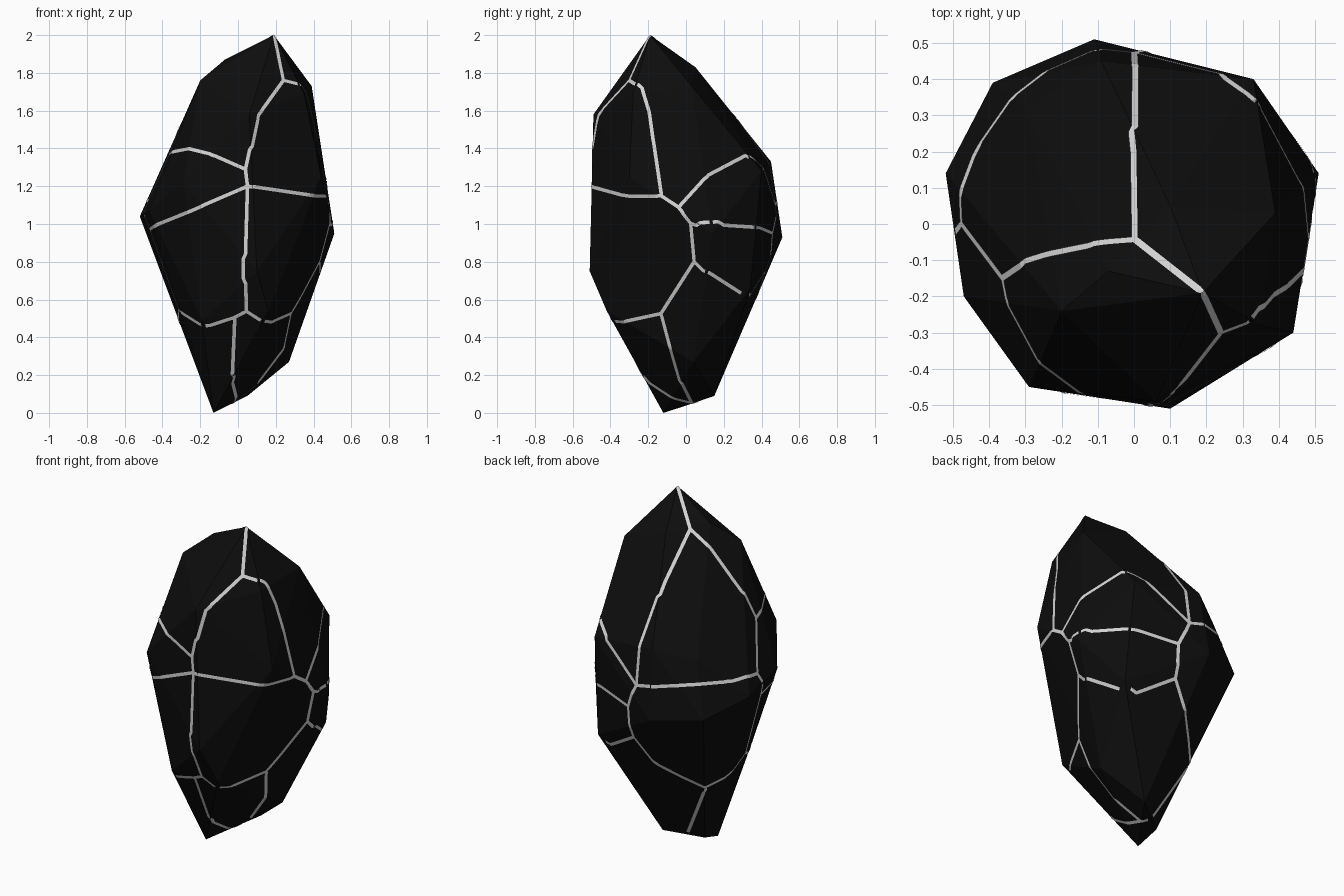
import bpy, bmesh
from mathutils import Vector as V
from mathutils.bvhtree import BVHTree

if "Cube" in bpy.data.objects:
    bpy.data.objects.remove(bpy.data.objects["Cube"])

def material(name, c):
    m = bpy.data.materials.new(name)
    m.diffuse_color = (c, c, c, 1)
    m.use_nodes = True
    m.node_tree.nodes["Principled BSDF"].inputs["Base Color"].default_value = m.diffuse_color
    return m

def add(name, bm, mat):
    me = bpy.data.meshes.new(name)
    bm.to_mesh(me)
    me.materials.append(mat)
    ob = bpy.data.objects.new(name, me)
    bpy.context.collection.objects.link(ob)
    return ob

# Faceted stone: convex hull of its corner points
CORNERS = [
    (.19, -.19, 2), (.39, .03, 1.73), (.51, .14, .95), (.33, .40, 1.28),
    (.35, .34, .66), (.44, -.30, 1.25), (.27, .04, .27), (.16, -.42, .54),
    (.10, -.51, .75), (.06, -.49, 1.58), (.35, -.28, 1.69), (-.20, -.24, 1.76),
    (-.07, -.13, 1.87), (.10, .05, 1.83), (-.52, .14, 1.04), (-.47, -.20, 1.07),
    (-.29, -.45, 1.22), (-.09, .45, 1.33), (-.39, .39, .96), (-.11, .51, .93),
    (-.30, .32, 1.27), (.05, .15, .09), (-.14, .02, .045), (-.19, -.36, .49),
    (-.13, -.12, 0)]
bm = bmesh.new()
for c in CORNERS:
    bm.verts.new(c)
r = bmesh.ops.convex_hull(bm, input=bm.verts)
loose = [v for v in bm.verts if not v.link_faces]
bmesh.ops.delete(bm, geom=loose, context='VERTS')
bmesh.ops.recalc_face_normals(bm, faces=bm.faces)
add("stone", bm, material("black stone", .004))
tree = BVHTree.FromBMesh(bm)

# Junctions where the cracks meet
apex, crown = (.19, -.19, 2), (0, -.04, 1.85)
brow = (.24, -.30, 1.76)
front_hi, front_mid = (.04, -.49, 1.29), (.05, -.50, 1.20)
front_lo, front_lo2 = (.04, -.45, .52), (-.02, -.42, .49)
left_hi, left_mid, left_lo = (-.37, -.15, 1.37), (-.48, 0, 1.12), (-.47, -.05, .97)
left_base, back_base, foot = (-.31, -.12, .55), (-.25, .17, .44), (-.02, .03, .05)
side_a, side_b = (.48, -.13, 1.15), (.49, -.04, 1.09)
side_c, side_d = (.50, .02, 1.0), (.47, .03, .79)
side_base = (.30, -.14, .52)
back_a, back_b, back_c = (0, .47, 1.10), (.07, .47, .95), (.06, .45, .74)

CRACKS = [
    [crown, apex, brow],
    [crown, (0, .2, 1.62), (0, .43, 1.3), back_a],
    [crown, (-.14, -.055, 1.76), (-.26, -.08, 1.61), left_hi],
    [brow, (.12, -.48, 1.58), front_hi],
    [brow, (.38, -.24, 1.74), (.42, -.20, 1.6), side_a],
    [front_hi, (-.12, -.47, 1.36), (-.26, -.39, 1.40), left_hi],
    [front_hi, front_mid],
    [front_mid, (-.27, -.44, 1.06), left_lo],
    [front_mid, (.37, -.33, 1.155), side_a],
    [front_mid, front_lo, front_lo2],
    [front_lo, (.20, -.36, .455), side_base],
    [front_lo2, (-.15, -.37, .455), left_base],
    [front_lo2, (-.02, -.20, .15), foot],
    [left_hi, left_mid, left_lo, left_base, back_base, foot],
    [left_mid, (-.45, .19, 1.14), (-.22, .42, 1.14), back_a],
    [side_a, side_b, side_c, side_d, side_base, (.25, -.09, .33), foot],
    [side_b, (.46, .12, 1.26), (.34, .31, 1.36), (.18, .42, 1.24), back_a],
    [side_c, (.30, .40, .98), back_b],
    [side_d, (.27, .36, .61), back_c],
    [back_a, back_b, back_c, (-.08, .38, .58), back_base]]

WIDTH, LIFT, STEP = .019, .003, .015

def on_stone(p):
    q, n, _, _ = tree.find_nearest(p)
    return q, n

def strip(bm, pts):
    """Thin pale band that hugs the stone along a path."""
    pts = [on_stone(V(p))[0] for p in pts]
    path = []
    for a, b in zip(pts, pts[1:]):
        k = max(2, int((b - a).length / STEP))
        path += [a.lerp(b, i / k) for i in range(k)]
    path = [on_stone(p) for p in path + [pts[-1]]]
    prev = None
    for i, (p, n) in enumerate(path):
        t = path[min(i + 1, len(path) - 1)][0] - path[max(i - 1, 0)][0]
        side = n.cross(t).normalized() * WIDTH / 2
        row = []
        for s in (-1, 0, 1):
            q, m = on_stone(p + side * s)
            row.append(bm.verts.new(q + (m + n).normalized() * LIFT))
        if prev:
            for j in (0, 1):
                f = bm.faces.new((prev[j], row[j], row[j + 1], prev[j + 1]))
                f.normal_update()
                if f.normal.dot(n) < 0:
                    f.normal_flip()
        prev = row

# Pale cracks between the plates
cb = bmesh.new()
for c in CRACKS:
    strip(cb, c)
add("cracks", cb, material("pale grey", .65))
